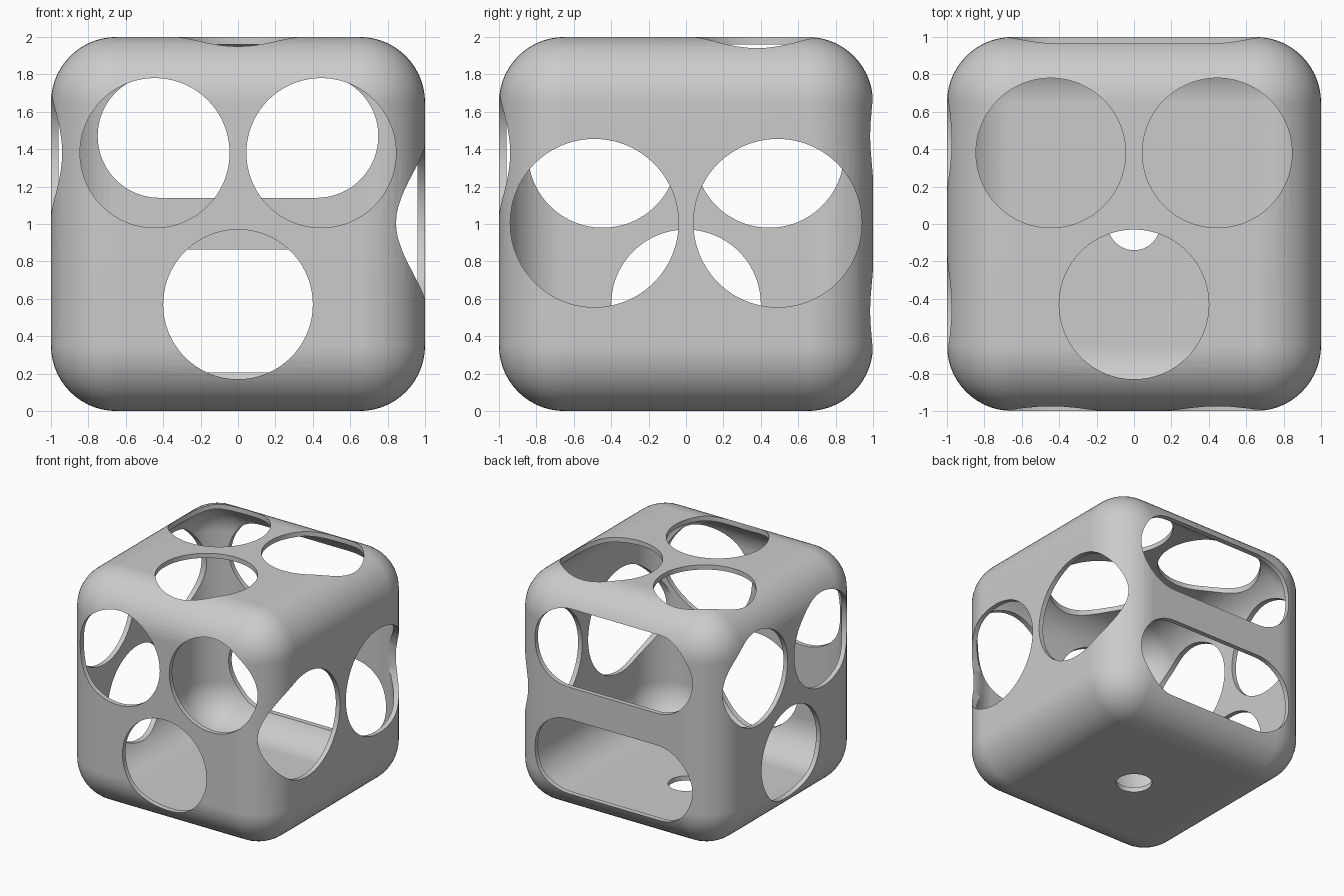
import bpy, bmesh
from math import pi, cos, sin, radians
from mathutils import Vector

default = bpy.data.objects.get("Cube")
if default:
    bpy.data.objects.remove(default, do_unlink=True)

CENTRE = Vector((0, 0, 1))
WALL, ROUND = 0.04, 0.35

grey = bpy.data.materials.new("plain_grey")
grey.use_nodes = True
grey.diffuse_color = (0.6, 0.6, 0.6, 1)
bsdf = next(n for n in grey.node_tree.nodes if n.type == 'BSDF_PRINCIPLED')
bsdf.inputs["Base Color"].default_value = (0.6, 0.6, 0.6, 1)


def add_object(name, bm):
    bmesh.ops.recalc_face_normals(bm, faces=bm.faces)
    mesh = bpy.data.meshes.new(name)
    bm.to_mesh(mesh)
    bm.free()
    mesh.materials.append(grey)
    obj = bpy.data.objects.new(name, mesh)
    bpy.context.collection.objects.link(obj)
    return obj


def rounded_cube(name, half, radius):
    bm = bmesh.new()
    bmesh.ops.create_cube(bm, size=2 * half)
    bmesh.ops.bevel(bm, geom=bm.edges[:], offset=radius, segments=14,
                    profile=0.5, affect='EDGES')
    bmesh.ops.translate(bm, verts=bm.verts, vec=CENTRE)
    return add_object(name, bm)


def hole_cutter(name, u, v, centre, radius, stretch=0, steps=48):
    """Round or slot-shaped prism that passes through one wall."""
    u, v = Vector(u), Vector(v)
    n = u.cross(v)
    bm = bmesh.new()
    ring = []
    for side, start in ((1, -pi / 2), (-1, pi / 2)):
        for i in range(steps + (1 if stretch else 0)):
            a = start + pi * i / steps
            p = u * (centre[0] + side * stretch + radius * cos(a))
            p += v * (centre[1] + radius * sin(a))
            ring.append(bm.verts.new(CENTRE + p + n * 0.5))
    face = bm.faces.new(ring)
    top = bmesh.ops.extrude_face_region(bm, geom=[face])["geom"]
    bmesh.ops.translate(bm, vec=n * 0.8,
                        verts=[g for g in top if isinstance(g, bmesh.types.BMVert)])
    return add_object(name, bm)


# Hollow shell
shell = rounded_cube("hollow_cube_shell", 1, ROUND)
cutters = [rounded_cube("cavity_cutter", 1 - WALL, ROUND - WALL)]

# Three round holes on the front, the right and the top
X, Y, Z = (1, 0, 0), (0, 1, 0), (0, 0, 1)
for side, u, v, low in (("front", X, Z, -0.43), ("right", (0, -1, 0), Z, -0.43),
                        ("top", X, Y, -0.43)):
    for i, c in enumerate(((-0.445, 0.38), (0.445, 0.38), (0, low))):
        cutters.append(hole_cutter(f"{side}_hole_cutter_{i + 1}", u, v, c, 0.4))

# Two large round holes on the left
for s in (-1, 1):
    cutters.append(hole_cutter("left_hole_cutter", Y, Z, (s * 0.49, 0.005), 0.45))

# Two long slots on the back
for h in (-0.465, 0.47):
    cutters.append(hole_cutter("back_slot_cutter", (-1, 0, 0), Z, (0, h), 0.33, 0.42))

# Small hole in the floor
cutters.append(hole_cutter("bottom_hole_cutter", X, (0, -1, 0), (0, 0), 0.14))

# Cut every opening, then bake the result
for cutter in cutters:
    cutter.hide_render = True
    cut = shell.modifiers.new(cutter.name, 'BOOLEAN')
    cut.operation, cut.solver, cut.object = 'DIFFERENCE', 'EXACT', cutter
bpy.context.view_layer.update()
baked = bpy.data.meshes.new_from_object(
    shell.evaluated_get(bpy.context.evaluated_depsgraph_get()))
shell.modifiers.clear()
shell.data = baked
for cutter in cutters:
    bpy.data.objects.remove(cutter, do_unlink=True)

# Smooth rounding with crisp hole rims
bpy.ops.object.select_all(action='DESELECT')
shell.select_set(True)
bpy.context.view_layer.objects.active = shell
bpy.ops.object.shade_smooth_by_angle(angle=radians(30))
weighted = shell.modifiers.new("even_shading", 'WEIGHTED_NORMAL')
weighted.keep_sharp = True
